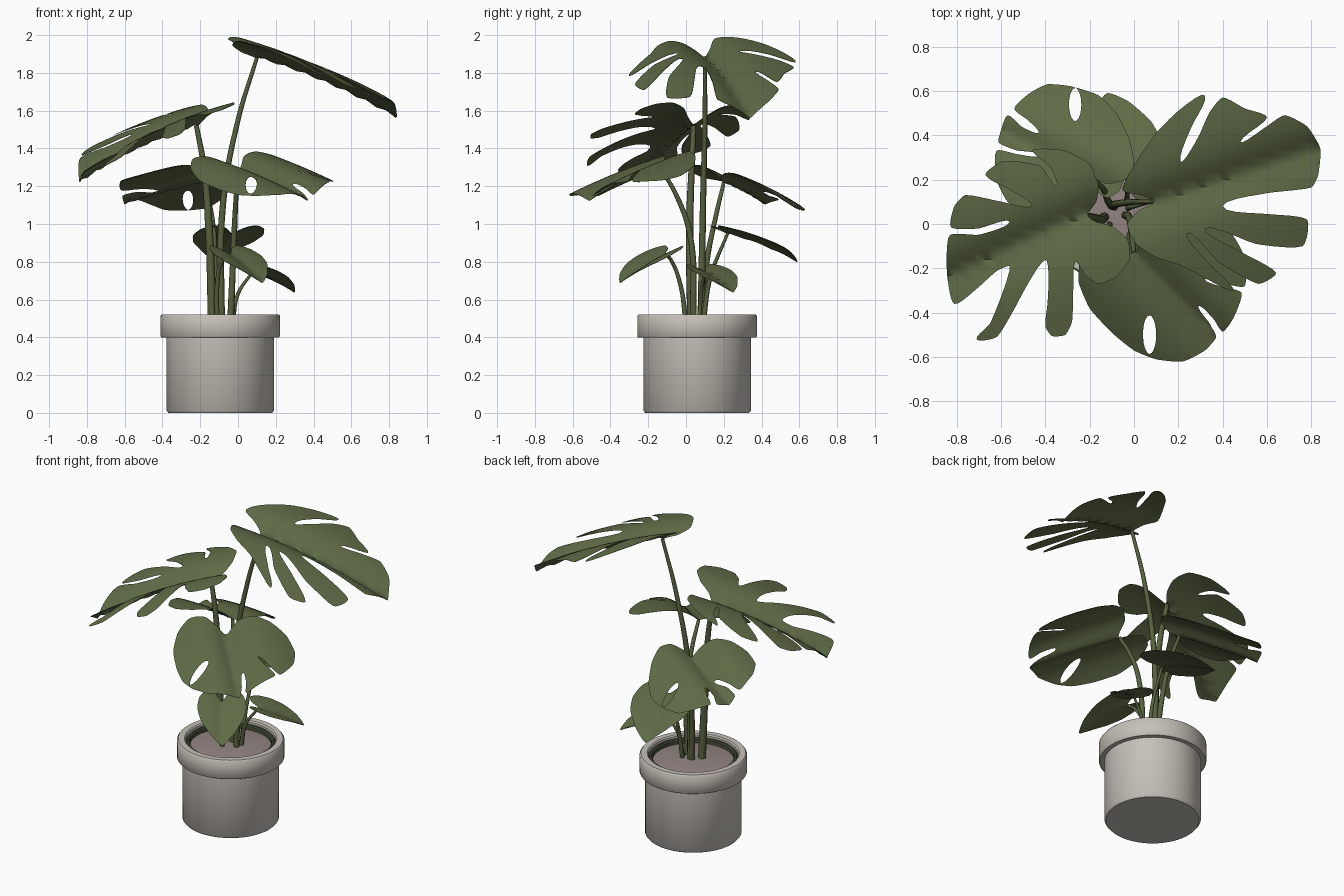
import bpy, bmesh, math
from mathutils import Vector
from mathutils.geometry import delaunay_2d_cdt

if "Cube" in bpy.data.objects:
    bpy.data.objects.remove(bpy.data.objects["Cube"])

CX, CY = -0.094, 0.059          # pot axis


def material(name, rgb):
    m = bpy.data.materials.new(name)
    m.diffuse_color = (*rgb, 1)
    m.use_nodes = True
    m.node_tree.nodes["Principled BSDF"].inputs["Base Color"].default_value = m.diffuse_color
    return m


LEAF = material("leaf green", (0.115, 0.148, 0.062))
STEM = material("stem green", (0.095, 0.120, 0.048))
POT = material("warm grey pot", (0.56, 0.53, 0.48))
SOIL = material("mauve soil", (0.29, 0.235, 0.225))
LINER = material("dark green liner", (0.065, 0.080, 0.040))


def add_object(name, bm, mat, angle=40):
    me = bpy.data.meshes.new(name)
    bm.to_mesh(me)
    bm.free()
    me.materials.append(mat)
    ob = bpy.data.objects.new(name, me)
    bpy.context.collection.objects.link(ob)
    bpy.ops.object.select_all(action='DESELECT')
    bpy.context.view_layer.objects.active = ob
    ob.select_set(True)
    bpy.ops.object.shade_smooth_by_angle(angle=math.radians(angle))
    return ob


def lathe(name, profile, mat, segs=64):
    """Spin an (r, z) profile around the pot axis."""
    bm = bmesh.new()
    vs = [bm.verts.new((CX + r, CY, z)) for r, z in profile]
    es = [bm.edges.new(p) for p in zip(vs, vs[1:])]
    bmesh.ops.spin(bm, geom=vs + es, cent=(CX, CY, 0), axis=(0, 0, 1),
                   angle=math.tau, steps=segs, use_duplicate=False)
    bmesh.ops.remove_doubles(bm, verts=bm.verts, dist=1e-4)
    bmesh.ops.recalc_face_normals(bm, faces=bm.faces)
    return add_object(name, bm, mat)


def smooth_loop(pts, n=5, pull=0.5):
    """Rounded closed curve through the points, tangents scaled per segment."""
    p = [Vector(q) for q in pts]
    k = len(p)
    tan = [(p[(i + 1) % k] - p[i - 1]).normalized() for i in range(k)]
    out = []
    for i in range(k):
        a, b = p[i], p[(i + 1) % k]
        d = (b - a).length * pull
        for j in range(n):
            t = j / n
            out.append(a * (2*t**3 - 3*t*t + 1) + b * (3*t*t - 2*t**3)
                       + tan[i] * d * (t**3 - 2*t*t + t)
                       + tan[(i + 1) % k] * d * (t**3 - t*t))
    return out


def leaf(name, base, tip, outline, slope, fold, droop, hole=None):
    """Fill a plan outline, then lift it to a folded surface drooping
    sideways (droop[0]) and lengthwise (droop[1])."""
    b2 = Vector(base[:2])
    axis = (Vector(tip[:2]) - b2).normalized()
    side = Vector((-axis.y, axis.x))
    loops = [smooth_loop(outline)]
    if hole:
        cx, cy, rx, ry = hole
        loops.append([Vector((cx + rx * math.cos(a * math.tau / 20),
                              cy + ry * math.sin(a * math.tau / 20))) for a in range(20)])
    pts, edges = [], []
    for loop in loops:
        s, n = len(pts), len(loop)
        pts += loop
        edges += [(s + i, s + (i + 1) % n) for i in range(n)]
    # interior grid points so the blade can bend
    step = 0.035
    xs, ys = [p.x for p in pts], [p.y for p in pts]
    for i in range(int((max(xs) - min(xs)) / step) + 1):
        for j in range(int((max(ys) - min(ys)) / step) + 1):
            pts.append(Vector((min(xs) + (i + .37) * step, min(ys) + (j + .41) * step)))
    res = delaunay_2d_cdt(pts, edges, [], 1, 1e-5)
    bm = bmesh.new()
    vs = []
    for p in res[0]:
        d = p - b2
        u, v = d.dot(side), d.dot(axis)
        z = (base[2] + slope[0] * d.x + slope[1] * d.y + fold * 0.12 * math.tanh(abs(u) / 0.12)
             - droop[0] * u * u - droop[1] * v * v)
        vs.append(bm.verts.new((p.x, p.y, z)))
    for f in res[2]:
        c = sum((res[0][i] for i in f), Vector((0, 0))) / len(f)
        if not hole or ((c.x - cx) / rx)**2 + ((c.y - cy) / ry)**2 > 1:
            bm.faces.new([vs[i] for i in f])
    bmesh.ops.delete(bm, geom=[v for v in bm.verts if not v.link_faces], context='VERTS')
    bm.normal_update()
    bmesh.ops.reverse_faces(bm, faces=[f for f in bm.faces if f.normal.z < 0])
    ob = add_object(name, bm, LEAF, 60)
    mod = ob.modifiers.new("thickness", 'SOLIDIFY')
    mod.thickness = 0.004
    mod.use_rim = False          # two clean sheets, no rounded rim shading


def heart_leaf(name, base, tip, half):
    """Small undivided leaf: a mirrored heart outline."""
    shape = [(.28, -.16), (.6, -.2), (.9, -.02), (1, .25), (.85, .55), (.45, .84)]
    b, t = Vector(base), Vector(tip)
    ax = (t - b).to_2d()
    L = ax.length
    sd = Vector((-ax.y, ax.x)) / L * half
    uv = [(0, 0)] + shape + [(0, 1)] + [(-u, v) for u, v in reversed(shape)]
    g = ax / L * ((t.z - b.z + .4 * L * L) / L)
    leaf(name, base, tip, [b.to_2d() + sd * u + ax * v for u, v in uv], g, .4, (.7, .4))


def petiole(name, pts, r0, r1):
    cu = bpy.data.curves.new(name, 'CURVE')
    cu.dimensions = '3D'
    cu.bevel_depth, cu.bevel_resolution = 1, 3
    cu.resolution_u, cu.use_fill_caps = 8, True
    sp = cu.splines.new('BEZIER')
    sp.bezier_points.add(len(pts) - 1)
    for i, (bp, p) in enumerate(zip(sp.bezier_points, pts)):
        bp.co = p
        bp.handle_left_type = bp.handle_right_type = 'AUTO'
        bp.radius = r0 + (r1 - r0) * i / (len(pts) - 1)
    cu.materials.append(STEM)
    bpy.context.collection.objects.link(bpy.data.objects.new(name, cu))


# Pot with overhanging rim, liner and soil
lathe("pot", [(0, 0), (.275, 0), (.285, .012), (.285, .40), (.312, .40), (.317, .406),
              (.317, .512), (.309, .522), (.272, .522), (.265, .514), (.265, .44), (0, .44)], POT)
lathe("pot_liner", [(.263, .45), (.263, .498), (.256, .505), (.246, .505), (.24, .498), (.24, .45)], LINER)
lathe("soil", [(0, .495), (.12, .49), (.2, .482), (.242, .475)], SOIL)

# Large split leaves
leaf("top_leaf", (.10, .10, 1.88), (.84, .34), [
    (.09, .10), (.03, .13), (-.05, .15), (-.03, .21), (.03, .31), (.1, .41), (.2, .51), (.32, .58),
    (.26, .44), (.21, .28), (.29, .39), (.34, .5), (.40, .57), (.5, .52), (.60, .48),
    (.48, .37), (.6, .44), (.68, .49), (.78, .44), (.84, .34), (.83, .22), (.80, .165),
    (.6, .14), (.40, .08), (.6, .045), (.78, .02), (.76, -.1), (.55, -.09),
    (.32, -.02), (.49, -.13), (.64, -.22), (.56, -.27), (.38, -.17), (.24, -.04),
    (.35, -.19), (.45, -.3), (.35, -.26), (.22, -.19), (.1, -.15), (.01, -.09), (-.03, 0), (.02, .06)],
    (-.30, .03), .75, (.25, .17))
leaf("left_leaf", (-.22, .04, 1.52), (-.84, -.25), [
    (-.21, .04), (-.17, .1), (-.16, .17), (-.2, .27), (-.31, .33), (-.41, .34), (-.46, .33),
    (-.38, .26), (-.35, .17), (-.42, .26), (-.51, .28), (-.6, .28), (-.67, .22),
    (-.55, .15), (-.46, .08), (-.6, .1), (-.76, .13), (-.81, .08), (-.825, -.015),
    (-.7, -.02), (-.56, .01), (-.7, -.05), (-.83, -.05), (-.845, -.16), (-.84, -.25), (-.81, -.36),
    (-.71, -.29), (-.62, -.21), (-.56, -.19), (-.6, -.33), (-.65, -.45), (-.71, -.52), (-.62, -.51),
    (-.55, -.4), (-.48, -.27), (-.40, -.16), (-.385, -.25), (-.39, -.36), (-.4, -.46), (-.37, -.505),
    (-.31, -.5), (-.28, -.44), (-.275, -.3), (-.265, -.17), (-.22, -.23), (-.16, -.27),
    (-.08, -.24), (-.02, -.16), (-.03, -.07), (-.1, -.01), (-.17, .01)],
    (.27, .10), .85, (.22, .22))
leaf("front_leaf", (0, -.13, 1.29), (.37, -.51), [
    (.01, -.13), (.03, -.05), (.1, .02), (.2, .05), (.32, .04), (.43, -.03), (.49, -.13), (.50, -.28),
    (.41, -.268), (.32, -.25), (.4, -.285), (.485, -.31), (.45, -.42), (.40, -.485), (.36, -.43),
    (.29, -.37), (.34, -.45), (.37, -.51), (.32, -.57), (.22, -.62), (.1, -.61), (0, -.57),
    (-.1, -.49), (-.2, -.38), (-.25, -.26), (-.24, -.16), (-.16, -.11), (-.07, -.12)],
    (-.06, .30), .75, (.85, .1), (.07, -.5, .03, .088))
leaf("back_leaf", (-.18, .20, 1.22), (-.61, .42), [
    (-.18, .2), (-.12, .18), (-.04, .2), (0, .27), (-.02, .38), (-.08, .5), (-.16, .58), (-.28, .62),
    (-.39, .63), (-.47, .59), (-.54, .52), (-.48, .47), (-.43, .41), (-.51, .44), (-.57, .49),
    (-.6, .42), (-.61, .37), (-.53, .335), (-.42, .31), (-.53, .315), (-.62, .33), (-.62, .2),
    (-.57, .1), (-.47, .04), (-.35, .03), (-.26, .07), (-.21, .14)],
    (.06, -.31), .75, (.85, .1), (-.265, .54, .028, .075))

# Small young leaves
heart_leaf("small_front_leaf", (-.04, -.11, .84), (.13, -.35, .69), .145)
heart_leaf("small_back_leaf", (-.03, .22, .95), (-.12, .59, .80), .19)
heart_leaf("small_right_leaf", (.08, .10, .75), (.30, .25, .64), .125)

# Leaf stalks rising from the soil
stalks = {
    "top_stalk": ([(-.09, .08, .47), (-.08, .09, 1.1), (0, .1, 1.55), (.10, .10, 1.88)], .020, .010),
    "left_stalk": ([(-.135, .03, .47), (-.155, .02, 1.0), (-.18, .03, 1.3), (-.22, .04, 1.52)], .024, .013),
    "front_stalk": ([(-.04, .04, .47), (-.02, .02, .95), (-.01, -.05, 1.15), (0, -.13, 1.29)], .018, .010),
    "back_stalk": ([(-.1, .08, .47), (-.12, .11, .8), (-.14, .16, 1.05), (-.18, .20, 1.22)], .018, .010),
    "small_front_stalk": ([(-.11, .0, .47), (-.11, -.03, .68), (-.08, -.08, .81), (-.04, -.11, .84)], .014, .008),
    "small_back_stalk": ([(-.04, .09, .47), (-.03, .13, .72), (-.03, .22, .95)], .014, .008),
    "small_right_stalk": ([(-.03, .07, .47), (0, .08, .63), (.08, .10, .75)], .013, .007),
}
for name, (pts, r0, r1) in stalks.items():
    petiole(name, pts, r0, r1)
